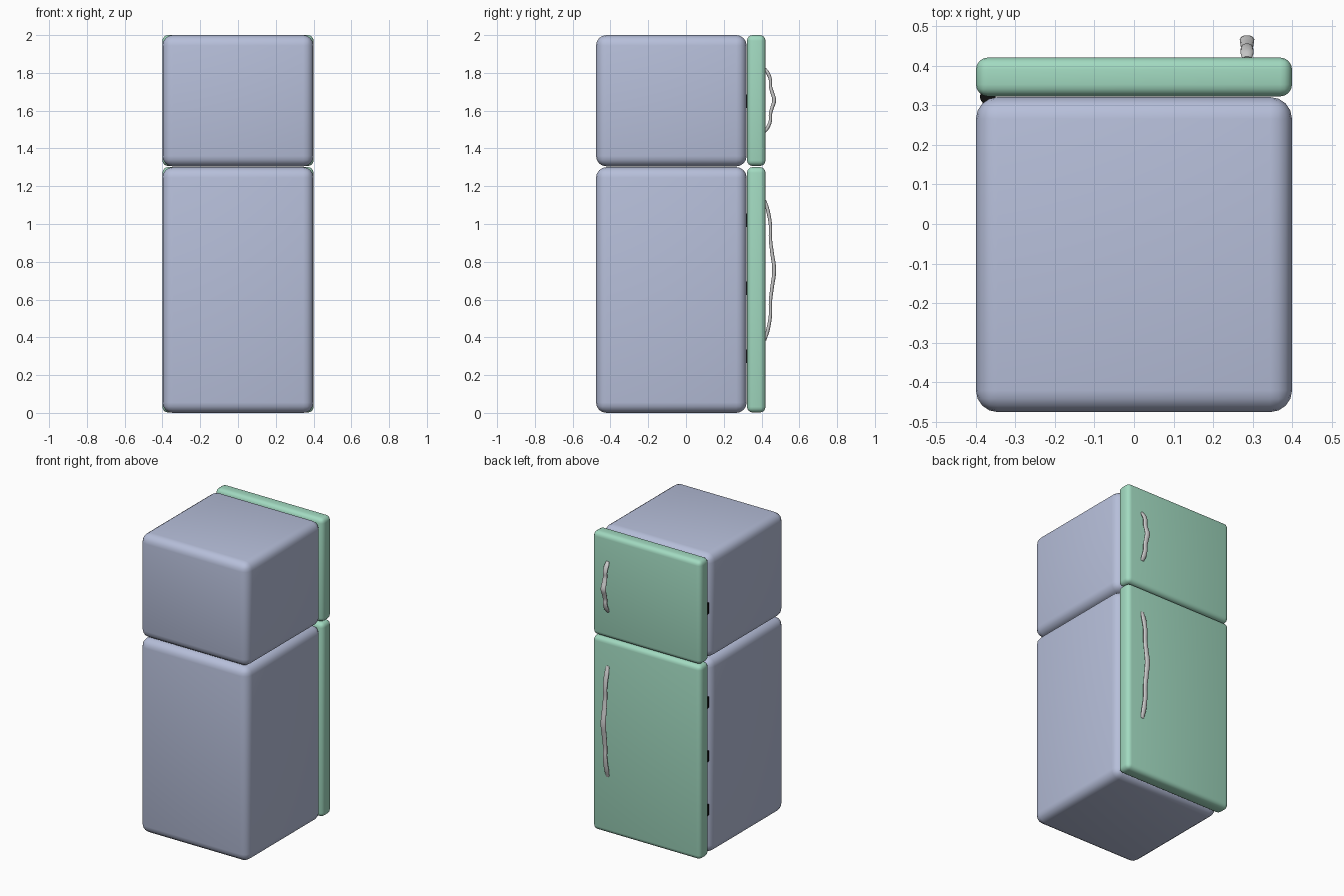
import bpy

if "Cube" in bpy.data.objects:
    bpy.data.objects.remove(bpy.data.objects["Cube"])


def colour(name, rgb):
    mat = bpy.data.materials.new(name)
    mat.diffuse_color = (*rgb, 1)
    mat.use_nodes = True
    mat.node_tree.nodes["Principled BSDF"].inputs["Base Color"].default_value = mat.diffuse_color
    return mat


LILAC = colour("lilac", (0.47, 0.52, 0.70))
GREEN = colour("green", (0.36, 0.70, 0.53))
BLACK = colour("black", (0.005, 0.005, 0.005))


def smooth(obj):
    bpy.ops.object.select_all(action='DESELECT')
    obj.select_set(True)
    bpy.context.view_layer.objects.active = obj
    bpy.ops.object.shade_smooth_by_angle(angle=0.7)


def rounded_box(name, y0, y1, z0, z1, radius, mat):
    bpy.ops.mesh.primitive_cube_add(size=1, location=(0, (y0 + y1) / 2, (z0 + z1) / 2))
    obj = bpy.context.object
    obj.name = name
    obj.scale = (0.8, y1 - y0, z1 - z0)
    bpy.ops.object.transform_apply(location=False, rotation=False, scale=True)
    obj.data.materials.append(mat)
    bev = obj.modifiers.new("round", 'BEVEL')
    bev.width = radius
    bev.segments = 4
    bpy.ops.object.modifier_apply(modifier="round")
    smooth(obj)


# Wavy finger grip: (fraction of half length, outward y, thickness radius)
GRIP = [(-1.0, 0.418, 0.007), (-0.86, 0.433, 0.010), (-0.64, 0.447, 0.009),
        (-0.45, 0.447, 0.009), (-0.24, 0.456, 0.010), (0.0, 0.467, 0.011),
        (0.24, 0.456, 0.010), (0.45, 0.447, 0.009), (0.64, 0.447, 0.009),
        (0.86, 0.433, 0.010), (1.0, 0.418, 0.007)]


def handle(name, z0, z1):
    curve = bpy.data.curves.new(name, 'CURVE')
    curve.dimensions = '3D'
    curve.bevel_depth = 1.0
    curve.bevel_resolution = 3
    curve.resolution_u = 5
    curve.use_fill_caps = True
    spline = curve.splines.new('BEZIER')
    spline.bezier_points.add(len(GRIP) - 1)
    for p, (t, y, r) in zip(spline.bezier_points, GRIP):
        p.co = (0, y, (z0 + z1) / 2 + t * (z1 - z0) / 2)
        p.radius = r
        p.handle_left_type = p.handle_right_type = 'AUTO'
    obj = bpy.data.objects.new(name, curve)
    bpy.context.collection.objects.link(obj)
    # Flattened section, wider across the door
    obj.location.x = 0.286
    obj.scale.x = 1.7
    bpy.ops.object.select_all(action='DESELECT')
    obj.select_set(True)
    bpy.context.view_layer.objects.active = obj
    bpy.ops.object.convert(target='MESH')
    smooth(bpy.context.object)


def hinge(name, z):
    bpy.ops.mesh.primitive_cylinder_add(vertices=16, radius=0.02, depth=0.07,
                                        location=(-0.37, 0.322, z))
    obj = bpy.context.object
    obj.name = name
    obj.data.materials.append(BLACK)
    smooth(obj)


# Cabinets, doors and handles of the fridge and freezer
for part, z0, z1, h0, h1 in (("fridge", 0.0, 1.301, 0.385, 1.125),
                             ("freezer", 1.305, 2.0, 1.488, 1.823)):
    rounded_box(part + "_cabinet", -0.476, 0.321, z0, z1, 0.055, LILAC)
    rounded_box(part + "_door", 0.323, 0.421, z0 + 0.002, z1, 0.03, GREEN)
    handle(part + "_handle", h0, h1)

# Hinges on the left edge
for i, z in enumerate((0.30, 0.66, 1.02, 1.65)):
    hinge(f"hinge_{i + 1}", z)
